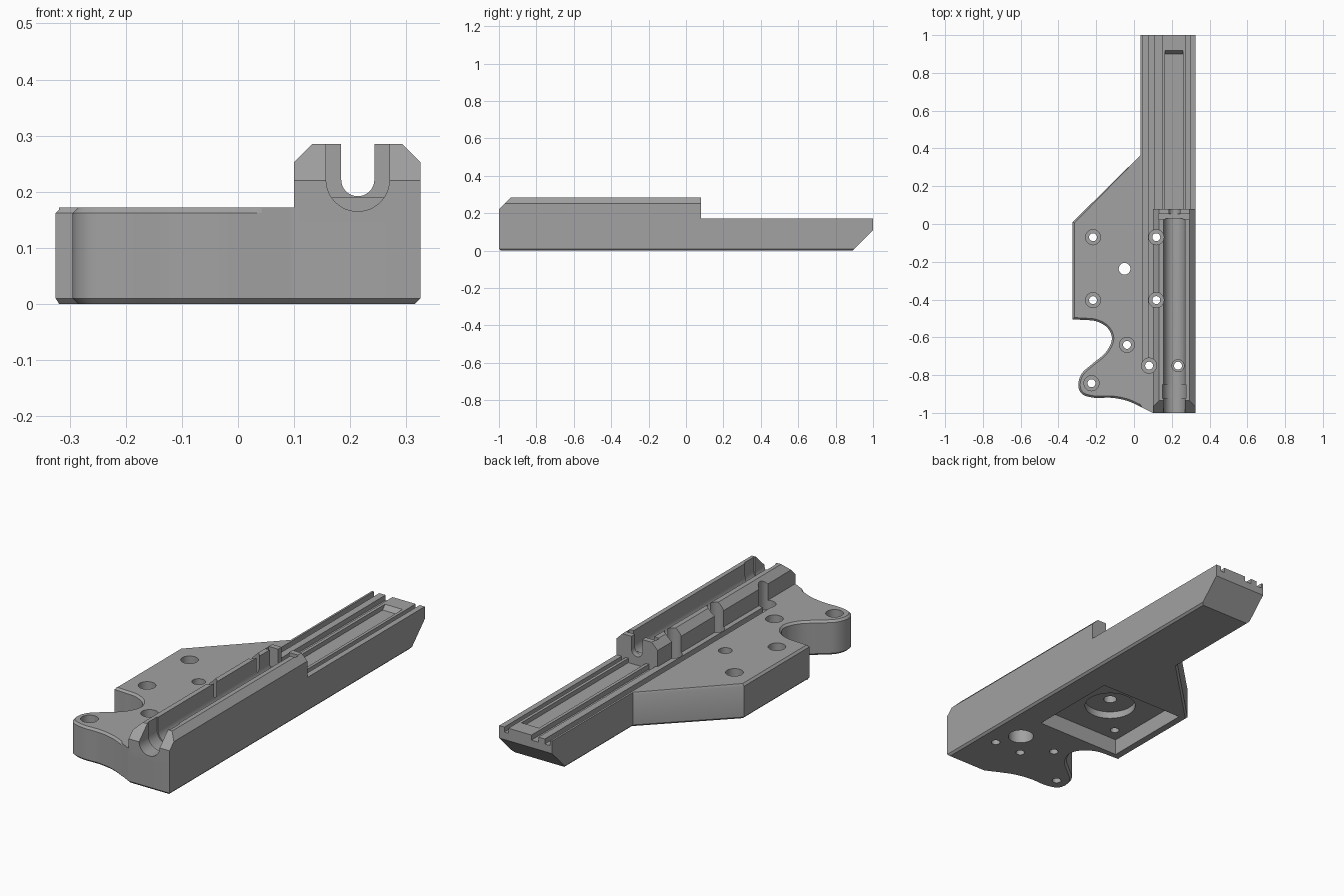
import bpy, bmesh, math
from mathutils import Vector

if "Cube" in bpy.data.objects:
    bpy.data.objects.remove(bpy.data.objects["Cube"])

grey = bpy.data.materials.new("mid_grey")
grey.diffuse_color = (0.36, 0.36, 0.36, 1)
grey.use_nodes = True
grey.node_tree.nodes["Principled BSDF"].inputs["Base Color"].default_value = grey.diffuse_color


def loft(name, rings):
    """Solid through rings of 3D points, capped at both ends."""
    bm = bmesh.new()
    vs = [[bm.verts.new(p) for p in r] for r in rings]
    n = len(vs[0])
    for a, b in zip(vs, vs[1:]):
        for i in range(n):
            bm.faces.new((a[i], a[(i + 1) % n], b[(i + 1) % n], b[i]))
    bm.faces.new(vs[0][::-1])
    bm.faces.new(vs[-1])
    bmesh.ops.recalc_face_normals(bm, faces=bm.faces)
    me = bpy.data.meshes.new(name)
    bm.to_mesh(me)
    bm.free()
    me.materials.append(grey)
    ob = bpy.data.objects.new(name, me)
    bpy.context.collection.objects.link(ob)
    return ob


def prism(name, pts, axis, a, b):
    """Extrude a 2D profile along an axis from a to b."""
    place = {"x": lambda p, t: (t, p[0], p[1]),
             "y": lambda p, t: (p[0], t, p[1]),
             "z": lambda p, t: (p[0], p[1], t)}[axis]
    return loft(name, [[place(p, t) for p in pts] for t in (a, b)])


def box(x0, x1, y0, y1, z0, z1):
    return prism("cutter", [(x0, y0), (x1, y0), (x1, y1), (x0, y1)], "z", z0, z1)


def cyl(x, y, r, z0, z1, n=32):
    ring = [(x + r * math.cos(2 * math.pi * i / n), y + r * math.sin(2 * math.pi * i / n))
            for i in range(n)]
    return prism("cutter", ring, "z", z0, z1)


def u_slot(x, r, bottom, y0, y1):
    """Round-bottomed channel open at the top."""
    pts = [(x + r * math.cos(math.pi + math.pi * i / 24),
            bottom + r + r * math.sin(math.pi + math.pi * i / 24)) for i in range(25)]
    return prism("cutter", pts + [(x + r, 0.4), (x - r, 0.4)], "y", y0, y1)


def boolean(ob, tool, op="DIFFERENCE"):
    tool.hide_render = True
    m = ob.modifiers.new(op, "BOOLEAN")
    m.operation, m.solver, m.object = op, "EXACT", tool
    bpy.context.view_layer.objects.active = ob
    bpy.ops.object.modifier_apply(modifier=m.name)
    bpy.data.objects.remove(tool)


def spline(p, steps=6):
    """Catmull-Rom curve through the points."""
    q = [Vector(a) for a in [p[0]] + p + [p[-1]]]
    out = []
    for a, b, c, d in zip(q, q[1:], q[2:], q[3:]):
        for k in range(steps):
            t = k / steps
            out.append(0.5 * (2 * b + (c - a) * t + (2 * a - 5 * b + 4 * c - d) * t * t
                              + (3 * b - a - 3 * c + d) * t ** 3))
    return out + [q[-1]]


def inset(pts, d):
    """Mitred inward offset of a counter-clockwise outline."""
    out = []
    for i, p in enumerate(pts):
        e, f = (p - pts[i - 1]).normalized(), (pts[(i + 1) % len(pts)] - p).normalized()
        n, m = Vector((-e.y, e.x)), Vector((-f.y, f.x))
        out.append(p + (n + m) * d / (1 + n.dot(m)))
    return out


# Base outline: rail on the right, plate with a curved bay on the left
bay = spline([(-.325, -.505), (-.27, -.508), (-.2, -.515), (-.14, -.55), (-.117, -.61),
              (-.15, -.68), (-.22, -.74), (-.275, -.79), (-.295, -.85), (-.275, -.9),
              (-.21, -.92), (-.12, -.92), (-.04, -.935), (.03, -.965), (.1, -1)])
outline = bay + [Vector(p) for p in ((.325, -1), (.325, 1), (.035, 1), (.035, .365), (-.325, .01))]
small = inset(outline, 0.01)
top = [s if p.x < .034 else p for s, p in zip(small, outline)]
TOP = 0.172
body = loft("stock_body", [[(p.x, p.y, z) for p in ring] for ring, z in
                           ((small, 0), (outline, .01), (outline, TOP - .01), (top, TOP))])

# Raised barrel block with chamfered shoulders
block = prism("barrel_block", [(.1, .1), (.325, .1), (.325, .253), (.293, .285), (.132, .285), (.1, .253)],
              "y", -1, .08)
boolean(body, block, "UNION")

# Sloped front top and sloped rear underside
boolean(body, prism("cutter", [(-1.02, .2), (-.915, .305), (-1.02, .305)], "x", .05, .4))
boolean(body, prism("cutter", [(.86, -.03), (1.03, -.03), (1.03, .14)], "x", -.1, .5))

# Barrel channel, its front relief, the narrow rear slot and the cross slot
boolean(body, u_slot(.2135, .0565, .165, -1.1, .03))
boolean(body, u_slot(.2135, .063, .159, -.925, -.85))
boolean(body, u_slot(.2135, .0295, .192, 0, .12))
boolean(body, box(.13, .295, .025, .052, .19, .4))

# Rail grooves and central shallow pocket
for x0, x1, y0 in ((.045, .075, -.73), (.11, .148, .08), (.275, .297, .08)):
    boolean(body, box(x0, x1, y0, 1.1, TOP - .025, .4 if y0 > 0 else .2))
boolean(body, prism("cutter", [(.08, .15), (.9, .15), (.925, .18), (.08, .18)], "x", .164, .26))

# Underside square pocket with round recess and shaft hole
boolean(body, box(-.28, .185, -.47, .0, -.1, .08))
boolean(body, cyl(-.05, -.237, .12, -.1, .115, 48))
boolean(body, cyl(-.05, -.237, .031, -.1, .3))

# Counterbored bolt holes
for x, y in ((-.217, -.07), (-.217, -.403), (-.037, -.64), (-.225, -.843),
             (.118, -.07), (.118, -.403), (.08, -.75), (.233, -.75)):
    boolean(body, cyl(x, y, .021, -.1, .4 if x < .2 else .25, 24))
    boolean(body, cyl(x, y, .04 if x < .2 else .032, .125, .4 if x < .2 else .22))

# Blind socket under the front
boolean(body, cyl(.177, -.63, .06, -.1, .08))

bpy.ops.object.select_all(action="DESELECT")
body.select_set(True)
bpy.context.view_layer.objects.active = body
bpy.ops.object.shade_smooth_by_angle(angle=math.radians(30))
